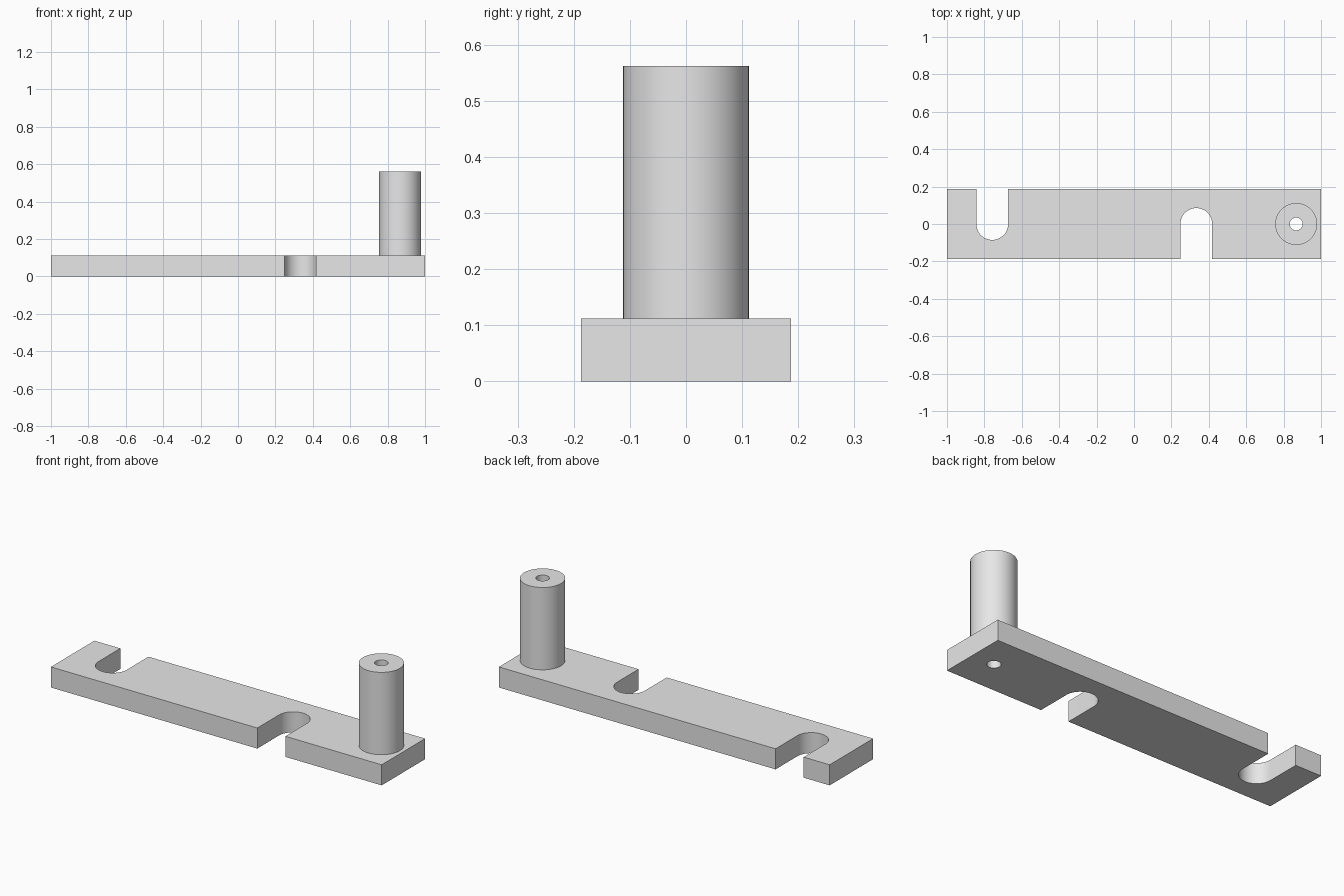
import bpy, bmesh, math

cube = bpy.data.objects.get("Cube")
if cube:
    bpy.data.objects.remove(cube, do_unlink=True)

HALF_DEPTH, THICK = 0.1875, 0.1125
SLOT_R = 0.085
POST_X, POST_R, BORE_R, POST_TOP = 0.867, 0.112, 0.034, 0.5625

grey = bpy.data.materials.new("grey")
grey.use_nodes = True
grey.diffuse_color = (0.8, 0.8, 0.8, 1)
grey.node_tree.nodes["Principled BSDF"].inputs["Base Color"].default_value = (0.8, 0.8, 0.8, 1)


def finish(bm, name):
    bmesh.ops.recalc_face_normals(bm, faces=bm.faces)
    mesh = bpy.data.meshes.new(name)
    bm.to_mesh(mesh)
    bm.free()
    mesh.materials.append(grey)
    obj = bpy.data.objects.new(name, mesh)
    bpy.context.collection.objects.link(obj)
    return obj


def smooth(obj):
    bpy.ops.object.select_all(action='DESELECT')
    obj.select_set(True)
    bpy.context.view_layer.objects.active = obj
    bpy.ops.object.shade_smooth_by_angle(angle=math.radians(30))


def slot(cx, side, steps=24):
    """Round-ended slot opening toward side (+1 back, -1 front), counter-clockwise round the plate."""
    arc = [(cx + side * SLOT_R * math.cos(math.pi * i / steps),
            -side * SLOT_R * math.sin(math.pi * i / steps)) for i in range(steps + 1)]
    edge = side * HALF_DEPTH
    return [(cx + side * SLOT_R, edge)] + arc + [(cx - side * SLOT_R, edge)]


# Plate with two opposed slots
outline = ([(-1, -HALF_DEPTH)] + slot(0.333, -1) + [(1, -HALF_DEPTH), (1, HALF_DEPTH)]
           + slot(-0.758, 1) + [(-1, HALF_DEPTH)])
bm = bmesh.new()
base = bm.faces.new([bm.verts.new((x, y, 0)) for x, y in outline])
top = bmesh.ops.extrude_face_region(bm, geom=[base], use_keep_orig=True)
bmesh.ops.translate(bm, vec=(0, 0, THICK),
                    verts=[v for v in top["geom"] if isinstance(v, bmesh.types.BMVert)])
plate = finish(bm, "plate")

# Drill the bore through the plate
bm = bmesh.new()
bmesh.ops.create_cone(bm, cap_ends=True, segments=48, radius1=BORE_R, radius2=BORE_R, depth=1)
drill = finish(bm, "drill")
drill.location.x = POST_X
drill.hide_render = True
cut = plate.modifiers.new("bore", 'BOOLEAN')
cut.operation, cut.solver, cut.object = 'DIFFERENCE', 'EXACT', drill
bpy.context.view_layer.objects.active = plate
bpy.ops.object.modifier_apply(modifier=cut.name)
bpy.data.objects.remove(drill, do_unlink=True)
smooth(plate)

# Hollow post, lathed from its wall profile
bm = bmesh.new()
wall = [bm.verts.new((r, 0, z)) for r, z in
        [(POST_R, THICK), (POST_R, POST_TOP), (BORE_R, POST_TOP), (BORE_R, THICK)]]
edges = [bm.edges.new(pair) for pair in zip(wall, wall[1:])]
bmesh.ops.spin(bm, geom=wall + edges, cent=(0, 0, 0), axis=(0, 0, 1),
               angle=math.tau, steps=48, use_merge=True)
bmesh.ops.remove_doubles(bm, verts=bm.verts, dist=1e-5)
bmesh.ops.translate(bm, vec=(POST_X, 0, 0), verts=bm.verts)
post = finish(bm, "post")
# Open shell: make sure the outer wall faces outward
if any(p.normal.z < -0.9 for p in post.data.polygons):
    post.data.flip_normals()
smooth(post)
